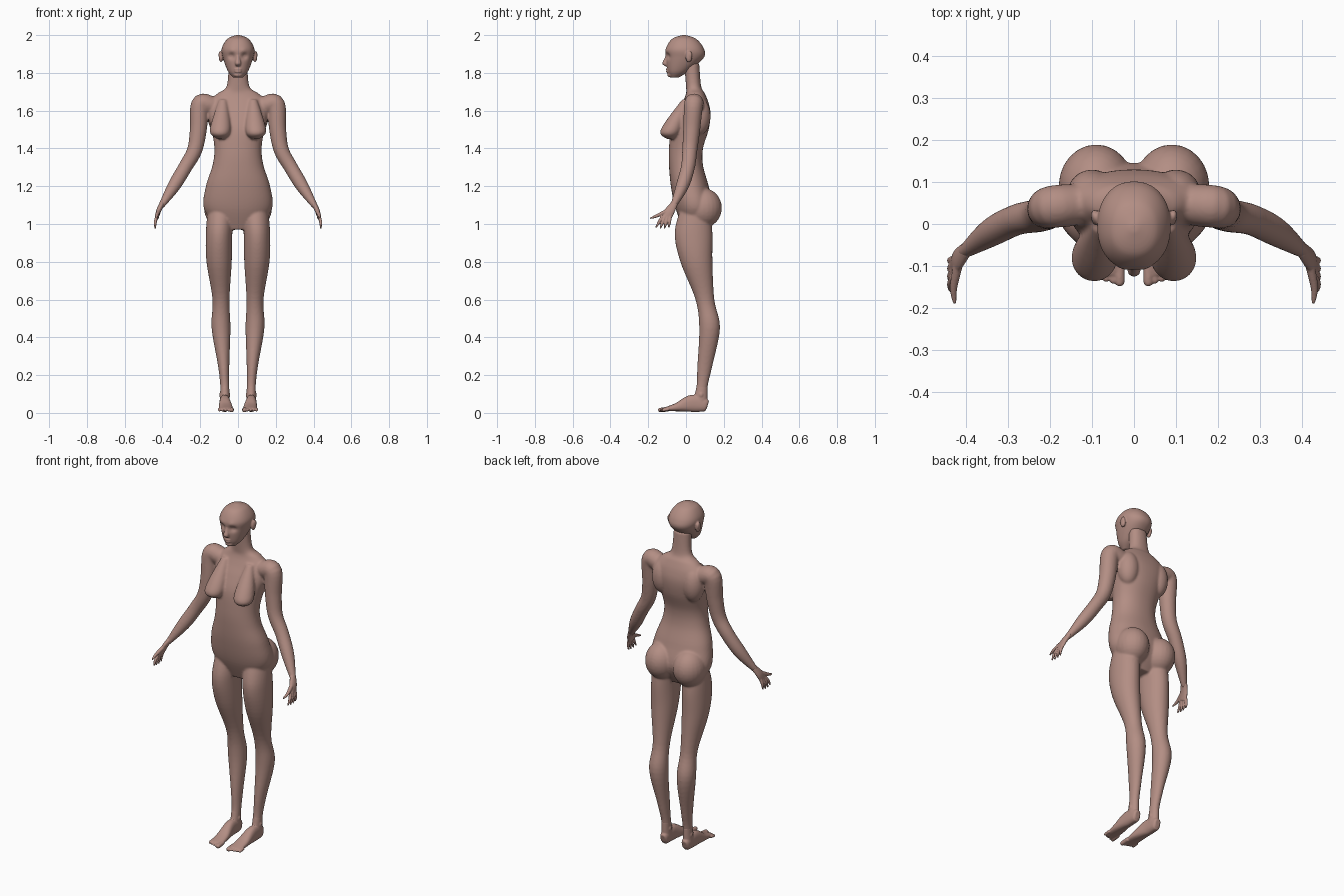
import bpy, bmesh, math
from mathutils import Vector, Matrix

cube = bpy.data.objects.get("Cube")
if cube:
    bpy.data.objects.remove(cube)

right, depth, up = Matrix.Identity(3)
sides = {"left": 1, "right": -1}

skin = bpy.data.materials.new("skin")
skin.use_nodes = True
skin.diffuse_color = (.45, .27, .23, 1)
skin.node_tree.nodes["Principled BSDF"].inputs["Base Color"].default_value = skin.diffuse_color


def spline(rows, steps):
    """Smooth the rows of numbers with a Catmull-Rom curve."""
    points = [Vector(row) for row in rows]
    padded = [points[0], *points, points[-1]]
    path = []
    for before, start, end, after in zip(padded, padded[1:], padded[2:], padded[3:]):
        slope_in, slope_out = (end - before) / 2, (after - start) / 2
        for step in range(steps):
            t = step / steps
            blend = t * t * (3 - 2 * t)
            path.append(start.lerp(end, blend) + slope_in * t * (1 - t) ** 2
                        - slope_out * t * t * (1 - t))
    return path + [points[-1]]


def loft(bm, rows, ref=right, axis=None, side=1, power=2, segments=32, steps=6):
    """Skin rings given as x, y, z, half width along ref, and half depth if not round."""
    path = spline(rows, steps)
    centres = [Vector(row[:3]) for row in path]
    rings = []
    for i, (row, centre) in enumerate(zip(path, centres)):
        ahead, behind = centres[min(i + 1, len(path) - 1)], centres[max(i - 1, 0)]
        tangent = axis or (ahead - behind).normalized()
        across = (ref - tangent * ref.dot(tangent)).normalized()
        outward = tangent.cross(across)
        ring = []
        for k in range(segments):
            angle = math.tau * k / segments
            c, s = math.cos(angle), math.sin(angle)
            point = centre + across * row[3] * math.copysign(abs(c) ** (2 / power), c)
            point += outward * row[-1] * math.copysign(abs(s) ** (2 / power), s)
            ring.append(bm.verts.new((point.x * side, point.y, point.z)))
        rings.append(ring)
    for lower, upper in zip(rings, rings[1:]):
        for k in range(segments):
            bm.faces.new((lower[k - 1], lower[k], upper[k], upper[k - 1]))
    bm.faces.new(rings[0])
    bm.faces.new(rings[-1])


def ball(bm, centre, radii, side=1):
    """Add an ellipsoid."""
    x, y, z = centre
    place = Matrix.Translation((x * side, y, z)) @ Matrix.Diagonal((*radii, 1))
    bmesh.ops.create_uvsphere(bm, u_segments=24, v_segments=16, radius=1, matrix=place)


def finish(bm, name, voxel, smoothing):
    """Fuse the overlapping pieces into one smooth skin."""
    bmesh.ops.recalc_face_normals(bm, faces=bm.faces)
    mesh = bpy.data.meshes.new(name)
    bm.to_mesh(mesh)
    bm.free()
    mesh.materials.append(skin)
    part = bpy.data.objects.new(name, mesh)
    bpy.context.collection.objects.link(part)
    fuse = part.modifiers.new("fuse", 'REMESH')
    fuse.mode = 'VOXEL'
    fuse.voxel_size = voxel
    fuse.use_smooth_shade = True
    soften = part.modifiers.new("soften", 'SMOOTH')
    soften.factor = .5
    soften.iterations = smoothing


# Torso and neck: height, centre y, half width, half depth
torso = [(.97, .04, .1, .05), (1.08, .045, .18, .1), (1.2, .02, .17, .1),
         (1.31, 0, .135, .09), (1.4, 0, .125, .09), (1.5, .02, .14, .1),
         (1.58, .04, .16, .09), (1.64, .05, .16, .07), (1.69, .05, .11, .05),
         (1.73, .04, .06, .04), (1.85, .03, .05, .04)]
body = bmesh.new()
loft(body, [(0, y, z, wide, deep) for z, y, wide, deep in torso],
     axis=up, power=2.2, segments=48)

# Limbs and bust, from the trunk outward
leg = [(.09, .05, 1.08, .07, .08), (.1, .04, .95, .07, .1), (.1, .055, .8, .067, .085),
       (.09, .1, .6, .045, .05), (.09, .125, .45, .05, .055), (.076, .1, .25, .03, .04),
       (.07, .085, .14, .024, .03), (.07, .07, .05, .025, .04)]
arm = [(.09, .05, 1.61, .04), (.15, .045, 1.63, .05), (.2, .04, 1.63, .05),
       (.21, .03, 1.5, .045), (.23, .02, 1.39, .04), (.28, .01, 1.3, .037),
       (.34, -.02, 1.2, .034), (.41, -.07, 1.09, .015)]
bust = [(.08, 0, 1.66, .02), (.09, -.06, 1.54, .05), (.095, -.085, 1.48, .052),
        (.09, -.08, 1.45, .02)]
for side in sides.values():
    loft(body, leg, axis=-up, side=side)
    loft(body, arm, ref=depth, side=side)
    loft(body, bust, axis=-up, side=side)
    # Buttock and shoulder blade
    ball(body, (.09, .09, 1.085), (.09, .1, .105), side)
    ball(body, (.1, .07, 1.57), (.06, .06, .1), side)
finish(body, "body", voxel=.006, smoothing=6)

# Head: height, centre y, half width, half depth
skull = [(1.775, -.06, .025, .02), (1.81, -.04, .054, .057), (1.88, -.006, .08, .1),
         (1.93, -.006, .086, .1), (1.98, -.01, .056, .064), (2, -.01, .01, .01)]
head = bmesh.new()
loft(head, [(0, y, z, wide, deep) for z, y, wide, deep in skull],
     axis=up, power=2.2, segments=72, steps=12)

# Eye sockets pushed into the face, brow pulled out
for vert in head.verts:
    if vert.co.y < -.03:
        for x, z, push in ((.034, 1.89, .014), (.03, 1.916, -.004)):
            gap = math.hypot(abs(vert.co.x) - x, vert.co.z - z) / .017
            vert.co.y += push * math.exp(-gap * gap)

# Nose, lips and chin
loft(head, [(0, -.095, 1.91, .008), (0, -.103, 1.88, .01, ), (0, -.11, 1.85, .016),
            (0, -.1, 1.835, .01)], axis=up)
for lip_height in (1.807, 1.819):
    ball(head, (0, -.096, lip_height), (.02, .01, .006))
ball(head, (0, -.08, 1.79), (.024, .02, .014))
# Eyes and ears
for side in sides.values():
    ball(head, (.033, -.075, 1.89), (.014, .014, .01), side)
    ball(head, (.09, .015, 1.886), (.012, .018, .03), side)
    ball(head, (.095, .02, 1.895), (.008, .014, .02), side)
finish(head, "head", voxel=.004, smoothing=3)

# Hands
palm = [(.4, -.06, 1.11, .018, .014), (.42, -.085, 1.07, .026, .013),
        (.43, -.105, 1.03, .026, .009)]
thumb = [(.415, -.08, 1.08, .012), (.43, -.15, 1.045, .009), (.427, -.19, 1.03, .004)]
for label, side in sides.items():
    hand = bmesh.new()
    loft(hand, palm, ref=depth, side=side)
    loft(hand, thumb, side=side)
    # Fingers fan forward from the palm, the middle ones longest
    for finger in range(4):
        root, tip = -.125 + .014 * finger, -.16 + .023 * finger
        low = .973 + .005 * abs(finger - 1.5)
        middle = ((root + tip) / 2, (1.04 + low) / 2)
        loft(hand, [(.43, root, 1.04, .008), (.438, *middle, .008), (.438, tip, low, .004)],
             side=side, segments=16)
    finish(hand, label + "_hand", voxel=.003, smoothing=3)

# Feet, from heel to ball
sole = [(.07, .115, .04, .014, .02), (.07, .1, .043, .024, .036), (.07, .03, .05, .028, .045),
        (.065, -.05, .03, .036, .022), (.062, -.12, .018, .035, .009)]
shin = [(.07, .075, .05, .026, .038), (.07, .085, .14, .0235, .0295)]
for label, side in sides.items():
    foot = bmesh.new()
    loft(foot, sole, side=side, power=2.4)
    loft(foot, shin, axis=up, side=side)
    # Ankle bones
    for ankle in (.05, .09):
        ball(foot, (ankle, .08, .095), (.009, .013, .016), side)
    # Toes, the inner one largest
    for toe in range(5):
        x, tip = .034 + .016 * toe, -.147 + .0045 * toe
        radius = .008 if toe else .012
        loft(foot, [(x, -.09, .02, radius), (x, tip + .01, .015, radius),
                    (x, tip, .013, radius / 2)], side=side, segments=16)
    # Flat underside
    for vert in foot.verts:
        vert.co.z = max(vert.co.z, .003)
    finish(foot, label + "_foot", voxel=.0035, smoothing=3)
